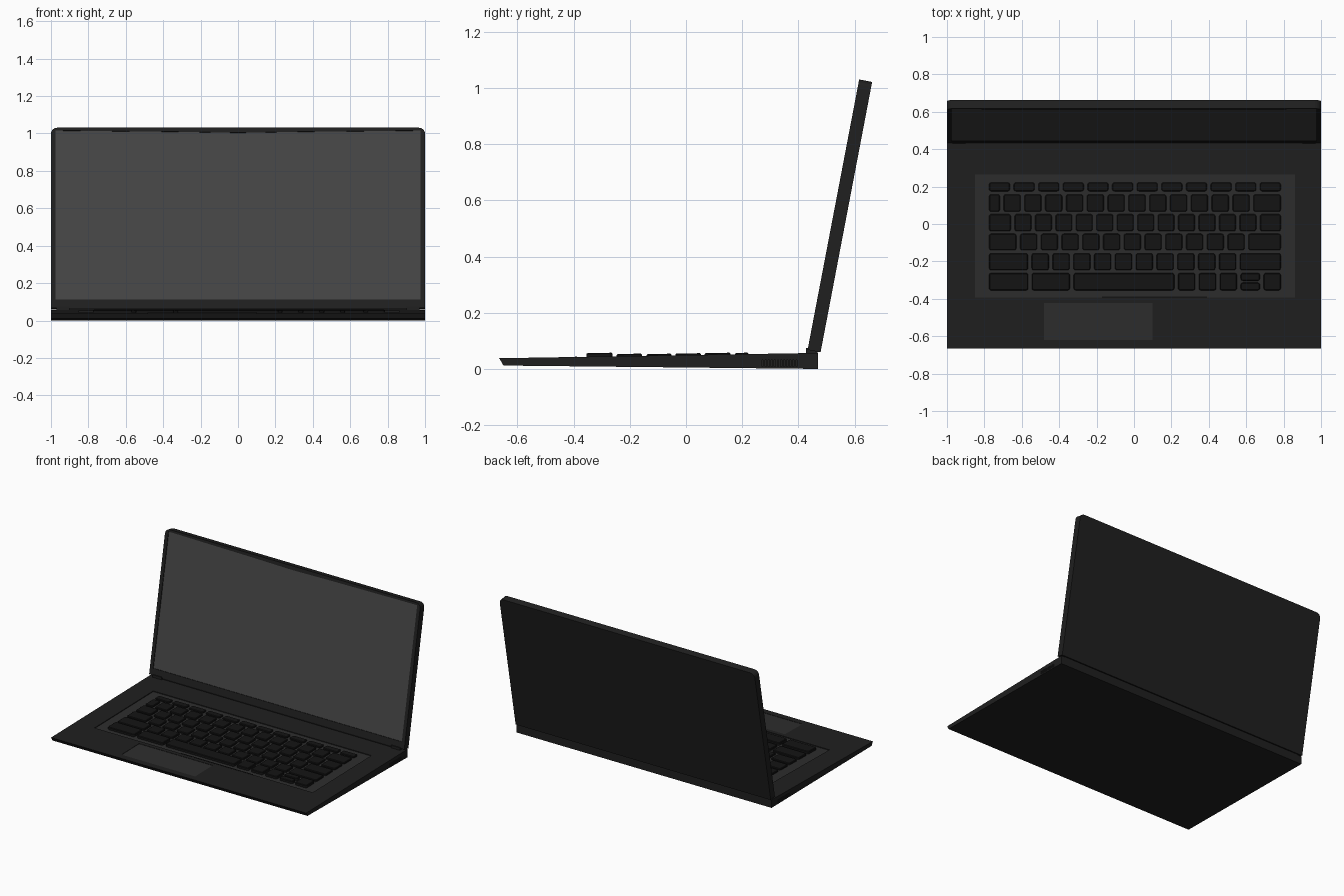
import bpy, bmesh
from math import sin, cos, pi, radians

if "Cube" in bpy.data.objects:
    bpy.data.objects.remove(bpy.data.objects["Cube"])

TILT = radians(-10.8)
HINGE = (0, 0.433, 0.068)


def material(name, v):
    m = bpy.data.materials.new(name)
    m.diffuse_color = (v, v, v, 1)
    m.use_nodes = True
    m.node_tree.nodes["Principled BSDF"].inputs["Base Color"].default_value = m.diffuse_color
    return m


BODY = material("body_black", 0.014)
SCREEN = material("screen_grey", 0.06)
TRAY = material("tray_grey", 0.026)
KEY = material("key_black", 0.007)


def deck(y):
    """Height of the sloping top deck."""
    return 0.038 + (y + 0.665) * 0.0167


def finish(name, bm, mat):
    bmesh.ops.recalc_face_normals(bm, faces=bm.faces)
    me = bpy.data.meshes.new(name)
    bm.to_mesh(me)
    bm.free()
    ob = bpy.data.objects.new(name, me)
    bpy.context.collection.objects.link(ob)
    if mat:
        me.materials.append(mat)
    return ob


def loft(bm, rings):
    """Skin a list of equal-length rings and cap both ends."""
    vs = [[bm.verts.new(p) for p in r] for r in rings]
    n = len(vs[0])
    for a, b in zip(vs, vs[1:]):
        for i in range(n):
            bm.faces.new((a[i], a[(i + 1) % n], b[(i + 1) % n], b[i]))
    bm.faces.new(vs[0])
    bm.faces.new(vs[-1])


def rounded(x0, x1, y0, y1, r, seg=3):
    """Rounded rectangle outline."""
    pts = []
    for k, (cx, cy) in enumerate([(x1 - r, y1 - r), (x0 + r, y1 - r),
                                  (x0 + r, y0 + r), (x1 - r, y0 + r)]):
        for i in range(seg + 1):
            a = pi / 2 * (k + i / seg)
            pts.append((cx + r * cos(a), cy + r * sin(a)))
    return pts


def slab(bm, x0, x1, y0, y1, h0, h1):
    """Box that follows the deck slope, h measured from the deck."""
    c = [(x0, y0), (x1, y0), (x1, y1), (x0, y1)]
    loft(bm, [[(x, y, deck(y) + h) for x, y in c] for h in (h0, h1)])


def slab_object(name, mat, *dims):
    bm = bmesh.new()
    slab(bm, *dims)
    return finish(name, bm, mat)


def cut(ob, cutter):
    mod = ob.modifiers.new("cut", 'BOOLEAN')
    mod.operation = 'DIFFERENCE'
    mod.solver = 'EXACT'
    mod.object = cutter
    bpy.context.view_layer.objects.active = ob
    bpy.ops.object.modifier_apply(modifier=mod.name)
    bpy.data.objects.remove(cutter, do_unlink=True)


# Wedge-shaped base
profile = [(-0.665, 0.038), (-0.65, 0.012), (0.47, 0.0), (0.47, deck(0.47))]
bm = bmesh.new()
loft(bm, [[(x, y, z) for y, z in profile] for x in (-1, 1)])
base = finish("base", bm, BODY)

# Recesses for keyboard, touchpad and side vents
TRAY_XY = (-0.85, 0.86, -0.392, 0.265)
PAD_XY = (-0.48, 0.098, -0.62, -0.422)
bm = bmesh.new()
slab(bm, *TRAY_XY, -0.008, 0.02)
slab(bm, *PAD_XY, -0.005, 0.02)
for side in (-1, 1):
    for i in range(12):
        y = 0.27 + i * 0.011
        c = [(y, 0.009), (y + 0.005, 0.009), (y + 0.005, 0.031), (y, 0.031)]
        loft(bm, [[(side * x, a, b) for a, b in c] for x in (0.985, 1.02)])
cut(base, finish("cutter", bm, None))

slab_object("keyboard_tray", TRAY, *TRAY_XY, -0.009, -0.005)
slab_object("touchpad", TRAY, *PAD_XY, -0.006, -0.002)
slab_object("latch_strip", KEY, -0.17, 0.39, -0.396, -0.388, -0.006, 0.001)

# Keys: (y0, y1, height, relative widths)
rows = [
    (0.175, 0.222, 0.005, [1] * 12),
    (0.066, 0.158, 0.006, [0.7] + [1] * 12 + [1.5]),
    (-0.038, 0.053, 0.006, [1.25] + [1] * 12 + [1.2]),
    (-0.14, -0.052, 0.006, [1.5] + [1] * 11 + [1.75]),
    (-0.247, -0.157, 0.008, [2.05] + [1] * 10 + [2.15]),
    (-0.355, -0.262, 0.013, [2.05, 2, 5, 1, 1, 1, 1.1, 1]),
]
X0, X1, GAP = -0.775, 0.795, 0.02


def key(bm, x0, x1, y0, y1, h):
    r = 0.012
    rings = []
    for d, z in ((0, -0.006), (0, h - 0.003), (0.004, h)):
        rings.append([(x, y, deck(y) + z) for x, y in
                      rounded(x0 + d, x1 - d, y0 + d, y1 - d, r - d)])
    loft(bm, rings)


bm = bmesh.new()
for y0, y1, h, widths in rows:
    unit = (X1 - X0 + GAP / 2) / sum(widths)
    x = X0
    for i, w in enumerate(widths):
        a, b = x, x + w * unit - GAP
        if y0 < -0.3 and i == 6:          # split up/down arrows
            ym = (y0 + y1) / 2
            key(bm, a, b, y0, ym - 0.005, h)
            key(bm, a, b, ym + 0.005, y1, h)
        else:
            key(bm, a, b, y0, y1, h)
        x += w * unit
finish("keys", bm, KEY)

# Lid with rounded top corners, built upright and then tilted
H, T, R = 0.980, 0.047, 0.032
outline = [(-1, 0), (1, 0)]
for cx, a0 in ((1 - R, 0), (-1 + R, pi / 2)):
    for i in range(5):
        a = a0 + pi / 2 * i / 4
        outline.append((cx + R * cos(a), H - R + R * sin(a)))
bm = bmesh.new()
loft(bm, [[(x, y, z) for x, z in outline] for y in (0, T)])
lid = finish("lid", bm, BODY)

# Screen opening dips slightly at the top centre
opening = [(-0.975, 0.046), (0.975, 0.046), (0.975, 0.965), (0.3, 0.958),
           (0, 0.953), (-0.3, 0.958), (-0.975, 0.965)]


def screen_prism(name, y0, y1, mat):
    bm = bmesh.new()
    loft(bm, [[(x, y, z) for x, z in opening] for y in (y0, y1)])
    return finish(name, bm, mat)


cut(lid, screen_prism("cutter", -0.02, 0.008, None))
screen = screen_prism("screen", 0.005, 0.0085, SCREEN)
for ob in (lid, screen):
    ob.location = HINGE
    ob.rotation_euler = (TILT, 0, 0)

# Hinge bar joining lid and base, with small end caps
slab_object("hinge_bar", KEY, -0.9, 0.9, 0.438, 0.468, -0.005, 0.016)
for side, label in ((-1, "left"), (1, "right")):
    xs = sorted((side * 0.9, side * 0.97))
    slab_object("hinge_cap_" + label, BODY, *xs, 0.428, 0.468, -0.005, 0.018)
